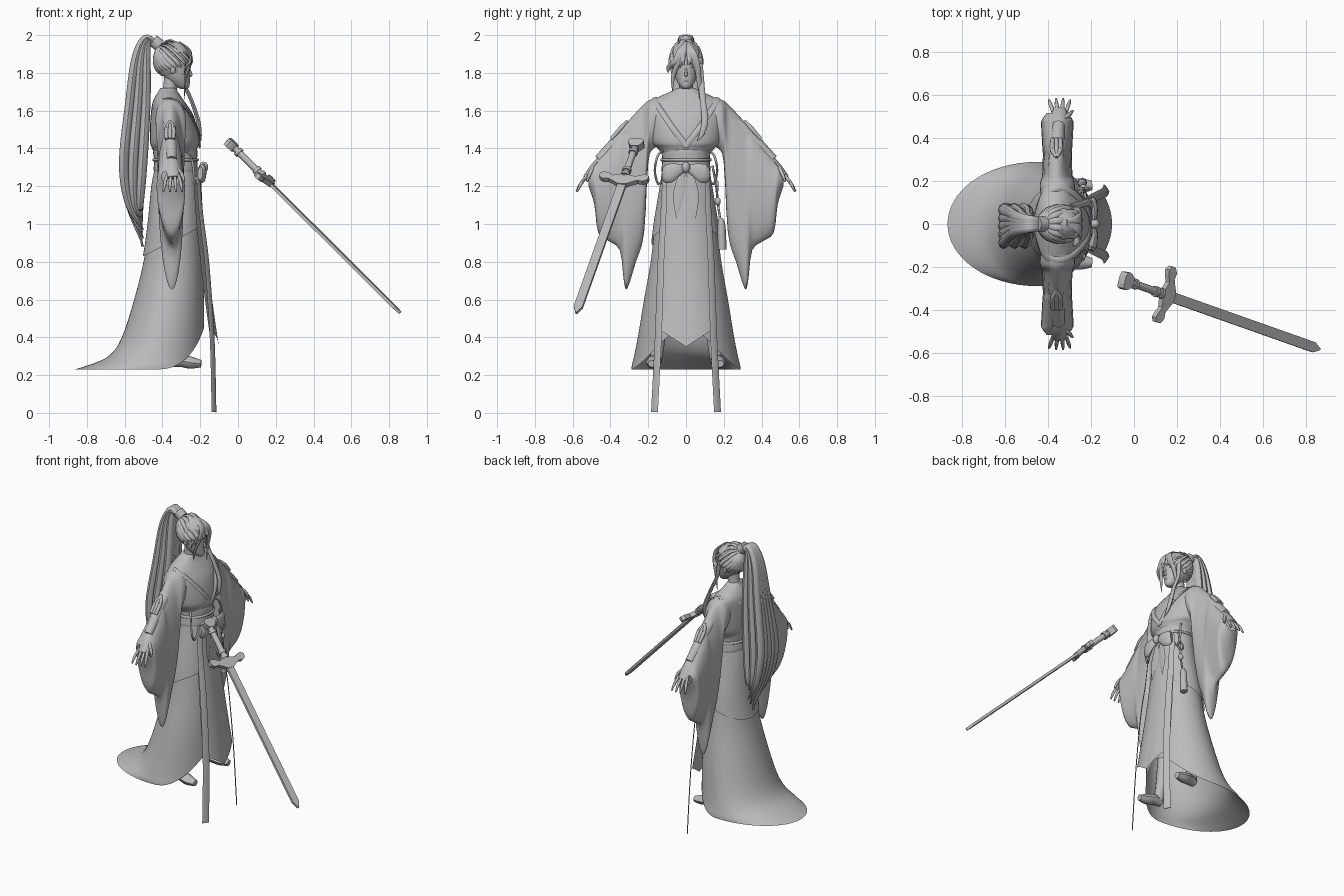
import bpy, bmesh, math
from mathutils import Vector, Matrix

if bpy.data.objects.get("Cube"):
    bpy.data.objects.remove(bpy.data.objects["Cube"])

grey = bpy.data.materials.new("plain_grey")
grey.use_nodes = True
grey.diffuse_color = (0.5, 0.5, 0.5, 1)
grey.node_tree.nodes["Principled BSDF"].inputs["Base Color"].default_value = (0.5, 0.5, 0.5, 1)
TAU = math.tau


def smooth(rows, n=4):
    """Catmull-Rom resampling of tuples."""
    out = []
    for i in range(len(rows) - 1):
        a, b, c, d = (rows[max(0, min(len(rows) - 1, i + k))] for k in (-1, 0, 1, 2))
        for t in (j / n for j in range(n)):
            out.append(tuple(q + t * (r - p) / 2 + t * t * (p - 2.5 * q + 2 * r - s / 2)
                             + t ** 3 * (1.5 * (q - r) + (s - p) / 2)
                             for p, q, r, s in zip(a, b, c, d)))
    return out + [tuple(rows[-1])]


def finish(name, bm, flat=False):
    bmesh.ops.recalc_face_normals(bm, faces=bm.faces)
    me = bpy.data.meshes.new(name)
    bm.to_mesh(me)
    bm.free()
    ob = bpy.data.objects.new(name, me)
    bpy.context.collection.objects.link(ob)
    me.materials.append(grey)
    bpy.ops.object.select_all(action='DESELECT')
    ob.select_set(True)
    bpy.context.view_layer.objects.active = ob
    if not flat:
        bpy.ops.object.shade_smooth_by_angle(angle=math.radians(45))
    return ob


def skin(name, rings, closed=True, caps=True):
    """Bridge equal rings of points."""
    bm = bmesh.new()
    vs = [[bm.verts.new(p) for p in r] for r in rings]
    n = len(vs[0])
    for a, b in zip(vs, vs[1:]):
        for j in range(n if closed else n - 1):
            k = (j + 1) % n
            bm.faces.new((a[j], a[k], b[k], b[j]))
    if caps and closed:
        bm.faces.new(vs[0])
        bm.faces.new(vs[-1])
    return finish(name, bm)


def stack(name, rows, n=28):
    """Rows of z, centre x, half depth, half width."""
    return skin(name, [[(cx + a * math.cos(TAU * j / n), b * math.sin(TAU * j / n), z)
                        for j in range(n)] for z, cx, a, b in smooth(rows)])


def sweep(name, pts, width, thick=None, wide=(0, 1, 0), n=8, taper=None):
    """Elliptical strand through points; taper gives the scale at each point."""
    thick = thick or width
    taper = taper or [1] * len(pts)
    rows = smooth([(*p, t) for p, t in zip(pts, taper)], 5)
    rings = []
    for i, r in enumerate(rows):
        tan = (Vector(rows[min(i + 1, len(rows) - 1)][:3]) - Vector(rows[max(i - 1, 0)][:3])).normalized()
        u = Vector(wide)
        u = (u - tan * u.dot(tan)).normalized()
        v = tan.cross(u)
        s = max(r[3], 0.03)
        rings.append([Vector(r[:3]) + s * (u * width * math.cos(TAU * j / n) + v * thick * math.sin(TAU * j / n))
                      for j in range(n)])
    return skin(name, rings)


def ball(name, c, r, keep=None):
    bm = bmesh.new()
    bmesh.ops.create_uvsphere(bm, u_segments=20, v_segments=14, radius=1)
    bmesh.ops.transform(bm, matrix=Matrix.Translation(c) @ Matrix.Diagonal((*r, 1)), verts=bm.verts)
    if keep:
        bmesh.ops.delete(bm, geom=[v for v in bm.verts if not keep(v.co)], context='VERTS')
    return finish(name, bm)


# Gown with train, and the shorter overskirt that follows it
gown = smooth([(1.30, -.33, -.225, -.43, .115), (1.2, -.33, -.215, -.45, .13), (1.0, -.34, -.2, -.47, .163),
               (.8, -.35, -.187, -.5, .187), (.6, -.37, -.18, -.55, .222), (.4, -.41, -.18, -.615, .255),
               (.3, -.44, -.18, -.685, .275), (.25, -.45, -.18, -.8, .287), (.23, -.45, -.18, -.865, .288)])


def gown_at(z, ang, off):
    i = next((k for k in range(len(gown) - 2) if gown[k + 1][0] <= z), len(gown) - 2)
    a, b = gown[i], gown[i + 1]
    t = max(0, min(1, (a[0] - z) / (a[0] - b[0])))
    cx, f, k, w = (p + t * (q - p) for p, q in zip(a[1:], b[1:]))
    c = math.cos(ang)
    return (cx + c * (f - cx + off if c > 0 else cx - k + off), (w + off) * math.sin(ang), z)


def skirt(name, hem, off, n=64, rows=36):
    def ease(t):
        return 1 - (1 - t) ** 1.6
    skin(name, [[gown_at(1.3 + (hem(TAU * j / n) - 1.3) * ease(i / rows), TAU * j / n, off) for j in range(n)]
                for i in range(rows + 1)], caps=False)


skirt("gown", lambda a: .23 + .22 * max(0, math.cos(a)) ** 3, 0)
skirt("overskirt", lambda a: .91 + .08 * math.cos(a), .009)

# Front apron with a notched hem
cols = 24
apron = []
for i in range(17):
    t = i / 16
    row = []
    for j in range(cols + 1):
        s = 2 * j / cols - 1
        hem = .35 + .08 * min(1, abs(s) / .8)
        row.append((-.205 + .103 * t ** 1.3 - (.03 + .02 * t) * s * s, s * (.1 + .055 * t), 1.25 + (hem - 1.25) * t))
    apron.append(row)
skin("apron", apron, closed=False)

# Torso, neck and head
stack("torso", [(1.25, -.33, .105, .125), (1.34, -.33, .1, .115), (1.4, -.335, .12, .15), (1.43, -.335, .13, .18),
                (1.5, -.34, .126, .195), (1.58, -.35, .112, .205), (1.64, -.365, .088, .2), (1.675, -.37, .068, .14),
                (1.7, -.37, .052, .085), (1.72, -.37, .042, .045)])
stack("neck", [(1.66, -.37, .045, .045), (1.72, -.36, .037, .037), (1.8, -.35, .04, .04)])
stack("head", [(1.715, -.285, .015, .014), (1.73, -.297, .04, .032), (1.77, -.32, .065, .055), (1.82, -.333, .08, .067),
               (1.88, -.34, .085, .072), (1.94, -.345, .06, .055), (1.965, -.35, .02, .02)])
sweep("nose", [(-.26, 0, 1.845), (-.255, 0, 1.815), (-.249, 0, 1.79), (-.26, 0, 1.782)], .008, taper=[.5, .7, 1, .6])
ball("lips", (-.26, 0, 1.757), (.006, .015, .005))
for s, side in ((1, "back"), (-1, "front")):
    ball("ear_" + side, (-.345, s * .073, 1.82), (.014, .009, .026))
    sweep("brow_" + side, [(-.258, s * .012, 1.85), (-.261, s * .033, 1.857), (-.275, s * .05, 1.85)], .003)
    ball("eye_" + side, (-.266, s * .03, 1.832), (.007, .013, .005))

# Hair: cap, combed ridges, tie, ponytail and loose locks
tie = Vector((-.43, 0, 1.955))
mid = Vector((-.345, 0, 1.865))
ball("hair_cap", mid, (.098, .083, .104),
     lambda p: p.z > 1.775 and (p.x < -.315 or p.z > 1.9))
for i in range(22):
    a = TAU * (i + .5) / 22
    end = Vector((.085 * math.cos(a), .082 * math.sin(a), .03 * math.cos(a) - .05))
    pts = []
    for t in (0, .25, .5, .75, 1):
        d = (tie - mid).lerp(end, t)
        d = Vector((d.x / .1, d.y / .085, d.z / .106)).normalized()
        pts.append(mid + Vector((d.x * .1, d.y * .085, d.z * .106)))
    sweep("hair_ridge", pts, .014, .006, (-math.sin(a), math.cos(a), 0), taper=[.5, 1, 1.1, 1, .3])
sweep("hair_tie", [(-.415, 0, 1.945), (-.45, 0, 1.972)], .034, n=14)
for i in range(15):
    u = (i % 5 - 2) / 2
    d = i // 5 / 2
    low = .88 + .09 * abs(u) + .12 * d * abs(u)
    sweep("ponytail_lock", [(-.43, u * .015, 1.955), (-.475 - .015 * (1 - d), u * .02, 1.985 - .02 * d),
                            (-.54 + .055 * d, u * .03, 1.88), (-.572 + .085 * d, u * .05, 1.65),
                            (-.605 + .1 * d, u * .075 - .01, 1.32), (-.575 + .055 * d, u * .07, 1.1),
                            (-.5 - .01 * d, u * .045, low)],
          .028, .023, taper=[.5, .75, 1, 1.05, 1.1, .85, .1])
for y0, y1, y2, z2, w in ((.0, -.055, -.095, 1.8, .018), (.005, -.04, -.072, 1.7, .014), (.01, .055, .072, 1.66, .016),
                          (.01, .045, .066, 1.76, .018), (0, -.025, -.05, 1.79, .016), (.01, .025, .05, 1.84, .016)):
    sweep("fringe_lock", [(-.31, y0, 1.962), (-.258, (y0 + y1) / 2, 1.92), (-.252, y1, 1.86),
                          (-.275, y2 * .95, (z2 + 1.86) / 2), (-.285, y2, z2)], w, .008, taper=[.6, 1, 1, .8, .05])
sweep("long_lock", [(-.3, .07, 1.88), (-.29, .08, 1.76), (-.245, .09, 1.65), (-.212, .1, 1.55), (-.2, .085, 1.48),
                    (-.195, .06, 1.44)], .016, .01, taper=[1, 1, 1, 1.1, .8, .1])

# Lapels, sash, bow and the long ribbons turned to the sides
for s, side in ((1, "back"), (-1, "front")):
    sweep("lapel_" + side, [(-.45, s * .05, 1.615), (-.41, s * .13, 1.655), (-.345, s * .165, 1.662),
                            (-.272, s * .135, 1.605), (-.213, s * .065, 1.5), (-.203, s * -.005, 1.41)],
          .016, .006)
    sweep("bow_loop_" + side, [(-.188, s * .01, 1.295), (-.182, s * .05, 1.285), (-.19, s * .095, 1.268),
                               (-.2, s * .122, 1.268)], .052, .02, (0, 0, 1), n=12, taper=[.35, .7, 1, .7])
    sweep("bow_tail_" + side, [(-.2, s * .02, 1.27), (-.195, s * .04, 1.15), (-.186, s * .05, 1.03)], .028, .004,
          taper=[.6, 1, .05])
    sweep("ribbon_" + side, [(-.215, s * .11, 1.3), (-.195, s * .12, 1.05), (-.165, s * .133, .8),
                             (-.137, s * .147, .4), (-.127, s * .167, .004)], .022, .003, (-.7, s, 0),
          taper=[.7, .85, .95, 1, 1])
    sweep("waist_cord_" + side, [(-.28, s * .12, 1.39), (-.25, s * .15, 1.36), (-.235, s * .165, 1.28),
                                 (-.23, s * .145, 1.21), (-.22, s * .115, 1.25)], .006)
stack("sash", [(1.275, -.33, .113, .128), (1.29, -.33, .117, .13), (1.34, -.33, .114, .126), (1.385, -.333, .118, .13),
               (1.4, -.333, .112, .126)])
sweep("sash_cord", [(-.33 + .116 * math.cos(TAU * i / 16), .128 * math.sin(TAU * i / 16), 1.34) for i in range(17)],
      .008, wide=(0, 0, 1))
ball("bow_knot", (-.182, 0, 1.3), (.024, .022, .03))

# Open sleeves with pointed hems, arms, hands, shoulder tassels, shoes
sleeve = [(.1, 1.68, 1.43, .08), (.17, 1.664, 1.4, .092), (.2, 1.652, 1.32, .088), (.222, 1.635, .95, .08),
          (.265, 1.59, .8, .078), (.31, 1.54, .66, .076), (.328, 1.52, .69, .076), (.35, 1.495, .86, .078),
          (.41, 1.42, .91, .082), (.465, 1.355, .955, .085), (.485, 1.325, 1.1, .08), (.515, 1.285, 1.2, .055)]
for s, side in ((1, "back"), (-1, "front")):
    rings = []
    for y, top, low, hx in smooth(sleeve, 3):
        ring = []
        for j in range(28):
            c, q = math.cos(TAU * j / 28), math.sin(TAU * j / 28)
            k = (1 - q) / 2
            z = (top + low) / 2 + q * (top - low) / 2
            ring.append((-.36 + .01 * k + hx * c * (1 - .25 * k), s * y, z))
        rings.append(ring)
    skin("sleeve_" + side, rings, caps=False)
    sweep("arm_" + side, [(-.36, s * .16, 1.6), (-.36, s * .3, 1.5), (-.35, s * .46, 1.34)], .04, n=12,
          taper=[1.1, .9, .7])
    sweep("palm_" + side, [(-.35, s * .44, 1.36), (-.35, s * .485, 1.31), (-.345, s * .53, 1.245)], .034, .016,
          (1, 0, 0), taper=[.7, 1, 1])
    for i in range(4):
        x = -.375 + .02 * i
        sweep("finger_" + side, [(x, s * .52, 1.26), (x + .008 * (i - 1.5), s * .555, 1.215),
                                 (x + .013 * (i - 1.5), s * (.584 - .006 * abs(i - 1.5)), 1.172)], .009,
              wide=(1, 0, 0), taper=[1, 1, .5])
    sweep("thumb_" + side, [(-.325, s * .49, 1.3), (-.298, s * .51, 1.265), (-.285, s * .525, 1.225)], .01,
          wide=(1, 0, 0), taper=[1, 1, .5])
    for dx in (-.018, 0, .018):
        sweep("shoulder_tassel_" + side, [(-.36, s * .31, 1.545), (-.36 + dx, s * .345, 1.507),
                                          (-.36 + dx, s * .395, 1.45)], .012, wide=(1, 0, 0), taper=[.6, 1, .8])
    sweep("shoe_" + side, [(-.35, s * .16, .268), (-.3, s * .165, .275), (-.25, s * .175, .266), (-.195, s * .18, .26)],
          .037, .032, taper=[.8, 1, 1, .6])
    sweep("leg_" + side, [(-.33, s * .16, .27), (-.34, s * .14, .42), (-.34, s * .1, .7)], .035, .035, taper=[.9, 1, 1.2])

# Hip pendant
sweep("pendant_ring", [(-.235 + .022 * math.cos(t * TAU / 12), .165, 1.2 + .025 * math.sin(t * TAU / 12))
                       for t in range(13)], .006)
sweep("pendant_cord", [(-.24, .14, 1.31), (-.235, .16, 1.2), (-.235, .17, 1.1), (-.24, .185, 1.0)], .006)
ball("pendant_bead", (-.235, .168, 1.12), (.016, .016, .022))
sweep("pendant_tassel", [(-.24, .182, 1.03), (-.24, .188, .99), (-.24, .192, .865)], .023, taper=[.5, .9, 1])

# Floating sword, modelled along its own axes
along = Vector((.905, -.32, -.9)).normalized()
across = Vector((.27, .96, -.07))
across = (across - along * across.dot(along)).normalized()
up = along.cross(across)
frame = Matrix.Translation((-.043, -.262, 1.427)) @ Matrix((along, across, up)).transposed().to_4x4()


def place(ob):
    ob.data.transform(frame)


def plate(name, outline, half):
    """Mirrored outline of (along, across) extruded to a plate."""
    full = outline + [(u, -v) for u, v in reversed(outline)]
    bm = bmesh.new()
    face = bm.faces.new([bm.verts.new((u, v, -half)) for u, v in full])
    top = bmesh.ops.extrude_face_region(bm, geom=[face])["geom"]
    bmesh.ops.translate(bm, vec=(0, 0, 2 * half), verts=[g for g in top if isinstance(g, bmesh.types.BMVert)])
    place(finish(name, bm, flat=True))


plate("sword_blade", [(.28, .024), (1.27, .024), (1.312, .004)], .008)
plate("sword_guard", [(.255, .03), (.265, .06), (.25, .09), (.242, .115), (.256, .135), (.28, .133), (.296, .11),
                      (.292, .08), (.308, .05), (.325, .022)], .014)
plate("sword_pommel", [(-.018, .018), (-.012, .038), (.006, .042), (.022, .034), (.04, .02)], .022)
place(sweep("sword_grip", [(.03, 0, 0), (.13, 0, 0), (.26, 0, 0)], .018, n=12))
for u in (.06, .2, .235):
    place(sweep("sword_collar", [(u, 0, 0), (u + .018, 0, 0)], .025, n=12))
